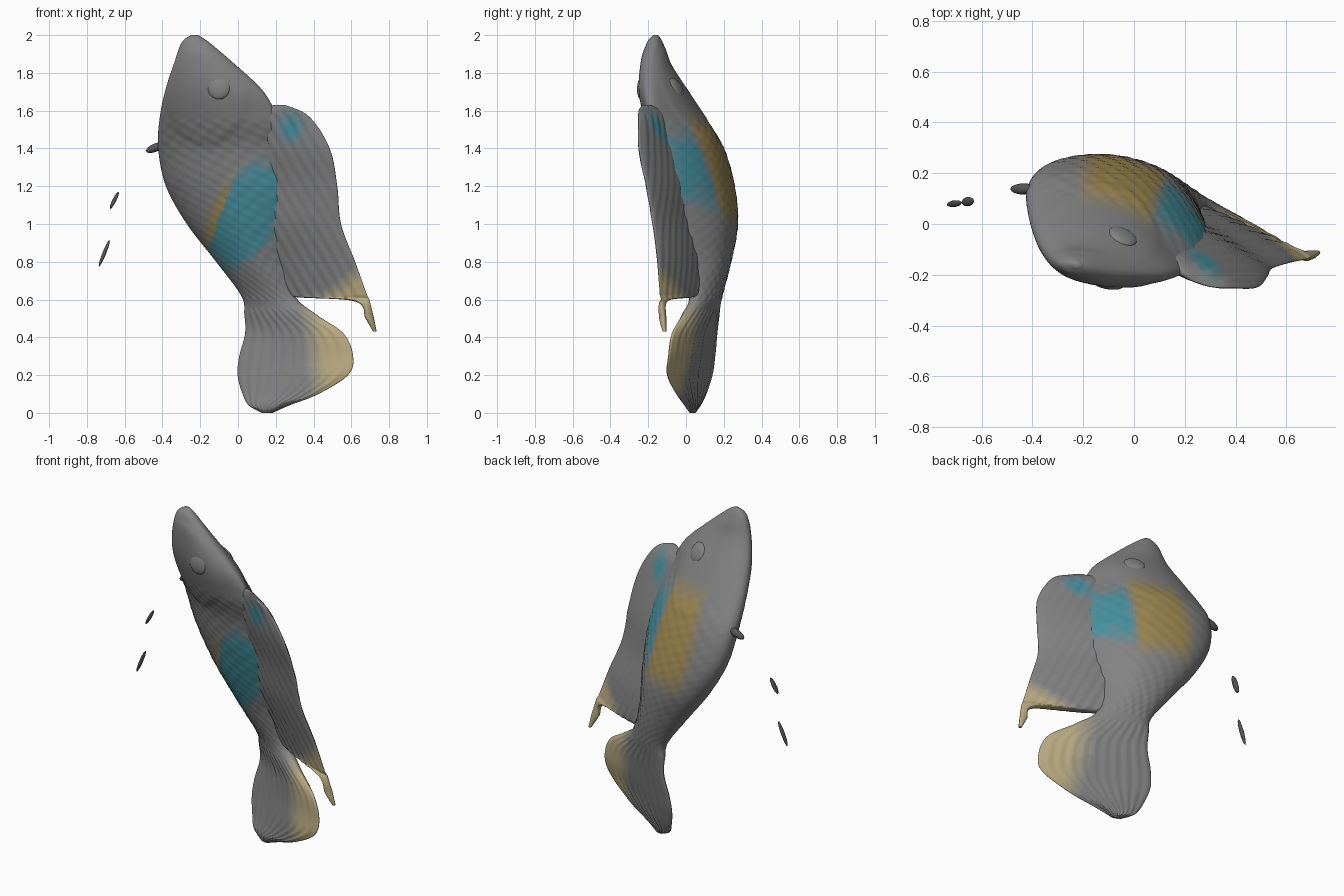
import bpy, bmesh
from math import sin, cos, pi, radians, degrees, atan2, hypot, exp
from mathutils import Vector

if "Cube" in bpy.data.objects:
    bpy.data.objects.remove(bpy.data.objects["Cube"])

def material(name, rgb):
    m = bpy.data.materials.new(name)
    m.diffuse_color = (*rgb, 1)
    m.use_nodes = True
    m.node_tree.nodes["Principled BSDF"].inputs["Base Color"].default_value = m.diffuse_color
    return m

# Slate grey plus tints that fade from it into each hue
SLATE = (.225, .225, .23)
HUES = {"teal": (.06, .28, .34), "ochre": (.34, .25, .08),
        "tan": (.48, .40, .22), "charcoal": (.09, .09, .09)}
TEAL, GOLD, PALE, DARK = range(4)
LEVELS = 8
PALETTE = [material("slate", SLATE)]
for hue, rgb in HUES.items():
    for k in range(1, LEVELS + 1):
        w = k / LEVELS
        PALETTE.append(material(f"{hue}_{k}", [a + (b - a) * w for a, b in zip(SLATE, rgb)]))

def clamp(x):
    return max(0, min(1, x))

def tint(hue, w):
    level = round(clamp(w) * LEVELS)
    return hue * LEVELS + level if level else 0

def spline(rows, steps):
    """Catmull-Rom through every column of the section table"""
    out, n = [], len(rows)
    for i in range(n - 1):
        p = [rows[max(0, min(n - 1, i + k))] for k in (-1, 0, 1, 2)]
        for j in range(steps):
            t = j / steps
            out.append([0.5 * (2*b + (c - a)*t + (2*a - 5*b + 4*c - d)*t*t
                        + (3*b - a - 3*c + d)*t**3) for a, b, c, d in zip(*p)])
    out.append(list(rows[-1]))
    return out

def finish(bm, name):
    bmesh.ops.recalc_face_normals(bm, faces=bm.faces[:])
    me = bpy.data.meshes.new(name)
    for m in PALETTE:
        me.materials.append(m)
    for f in bm.faces:
        f.smooth = True
    bm.to_mesh(me)
    bm.free()
    ob = bpy.data.objects.new(name, me)
    bpy.context.collection.objects.link(ob)
    return ob

def loft(name, rows, sides, thickness, colour):
    """Elliptical sections (z, cx, cy, half width, half thickness, turn)"""
    bm = bmesh.new()
    rings = []
    for z, cx, cy, a, b, ang in rows:
        ca, sa = cos(radians(ang)), sin(radians(ang))
        ring = []
        for k in range(sides):
            t = 2 * pi * k / sides
            u = max(a, .002) * cos(t)
            v = thickness(max(b, .004), u, cos(t), z, cx + u * ca) * sin(t)
            ring.append(bm.verts.new((cx + u*ca + v*sa, cy - u*sa + v*ca, z)))
        rings.append(ring)
    for i in range(len(rings) - 1):
        for k in range(sides):
            l = (k + 1) % sides
            f = bm.faces.new((rings[i][k], rings[i][l], rings[i+1][l], rings[i+1][k]))
            c = f.calc_center_median()
            f.material_index = colour(c, cos(2*pi*(k + .5)/sides), k < sides // 2)
    bm.faces.new(rings[0])
    bm.faces.new(rings[-1])
    return finish(bm, name)

# Body and tail, head first
BODY = [
    (2.00, -.230, -.160, .020, .012, 12), (1.96, -.225, -.165, .075, .040, 12),
    (1.85, -.180, -.160, .162, .066, 13), (1.70, -.125, -.120, .272, .108, 17),
    (1.55, -.100, -.060, .335, .130, 21), (1.40, -.080, .010, .365, .145, 22),
    (1.20, -.040, .055, .365, .158, 23), (1.00, .010, .090, .300, .152, 24),
    (0.80, .080, .105, .210, .112, 25), (0.62, .160, .105, .155, .065, 25),
    (0.52, .225, .078, .210, .048, 25), (0.42, .298, .045, .285, .036, 24),
    (0.30, .308, .030, .325, .030, 22), (0.20, .290, .020, .315, .026, 22),
    (0.10, .225, .028, .215, .022, 21), (0.04, .165, .035, .115, .018, 20),
    (0.00, .155, .035, .030, .010, 20)]

def body_thickness(b, u, s, z, x):
    # flank thins toward the dorsal fin, gill covers bulge, rays run down the tail
    if s > 0:
        b *= 1 - .45 * s * s * clamp((z - .62) * 6) * clamp((1.85 - z) * 4)
    gill = .008 / (1 + exp((hypot(u + .03, (z - 1.68) * .9) - .23) * 120))
    scales = .003 * sin(z * 95) * sin(s * 22 + z * 20) if .6 < z < 1.55 else 0
    rays = .003 * sin(s * 32) if z < .55 else 0
    return b + gill + scales + rays

def body_colour(c, s, back):
    x, y, z = c
    if z < .6:
        return tint(PALE, (x - .34 + (z - .3) * .1) * 8)
    spots = .35 * clamp(3 * sin(z * 34 + x * 9) * sin(x * 40 - z * 8) - .6)
    if back:
        border = .30 + (z - 1.25) * .3
        ends = min((z - .96) * 7, (1.62 - z) * 7)
        gold = min(ends, (s + .72 - (z - 1.2) * .5) * 4, (border - s) * 8 + .3)
        teal = min(ends - .5, (1.02 - s) * 8, (s - border) * 8 + .3) - spots
        return tint(GOLD, gold) if gold > teal else tint(TEAL, teal)
    mid = .04 + (z - 1.03) * .35
    w = (1.12 - hypot((x - mid) / .20, (z - 1.05) / .30)) * 3
    return tint(GOLD, w) if x < mid - .14 else tint(TEAL, w - spots)

loft("fish_body", spline(BODY, 14), 112, body_thickness, body_colour)

# Dorsal fin: z, inner edge x y, outer edge x y, half thickness
FIN = [
    (1.63, .19, -.19, .25, -.230, .010), (1.57, .06, -.11, .375, -.250, .040),
    (1.40, .02, -.04, .485, -.248, .056), (1.20, .02, .03, .525, -.208, .060),
    (1.00, .04, .06, .545, -.174, .056), (0.80, .12, .085, .620, -.150, .044),
    (0.66, .19, .085, .670, -.140, .030), (0.615, .29, .04, .688, -.135, .024),
    (0.590, .62, -.11, .698, -.132, .020), (0.50, .675, -.126, .720, -.118, .020),
    (0.43, .716, -.115, .734, -.112, .010)]
fin_rows = [(z, (x0 + x1)/2, (y0 + y1)/2, hypot(x1 - x0, y1 - y0)/2, b,
             degrees(atan2(y0 - y1, x1 - x0)))
            for z, x0, y0, x1, y1, b in FIN]

def fin_thickness(b, u, s, z, x):
    # thick at the root, thin at the rim, with slanting rays
    return b * (.9 - .28 * s) + (.003 * sin((z * .55 + x) * 110) if .6 < z < 1.58 else 0)

def fin_colour(c, s, back):
    if c.z < .9:
        return tint(PALE, (c.x - .38 - (c.z - .6) * 1.3) * 7)
    return tint(TEAL, (.09 - hypot(c.x - .28, (c.z - 1.51) * .8)) * 15)

loft("dorsal_fin", spline(fin_rows, 12), 96, fin_thickness, fin_colour)

def blob(name, centre, size, direction, index=0):
    """Stretched ball whose long axis follows direction"""
    bm = bmesh.new()
    bmesh.ops.create_uvsphere(bm, u_segments=20, v_segments=12, radius=1)
    for f in bm.faces:
        f.material_index = index
    ob = finish(bm, name)
    ob.location = centre
    ob.scale = size
    ob.rotation_mode = 'QUATERNION'
    ob.rotation_quaternion = Vector(direction).to_track_quat('Z', 'Y')
    return ob

# Eyes, one on each flank
ang = radians(17)
axis, normal = Vector((cos(ang), -sin(ang), 0)), Vector((sin(ang), cos(ang), 0))
for side, tilt, label in ((-1, .05, "front"), (1, .55, "back")):
    p = Vector((-.13, -.126, 1.72)) + axis * .06 + normal * side * .098
    blob("eye_" + label, p, (.06, .06, .02), normal * side + axis * .15 + Vector((0, 0, tilt)))

# Pelvic fin stub and its loose tips
dark = tint(DARK, 1)
blob("pelvic_fin_stub", (-.435, .138, 1.405), (.022, .022, .055), (-1, 0, -.4), dark)
blob("pelvic_fin_tip_upper", (-.655, .088, 1.125), (.018, .010, .050), (.5, .1, 1), dark)
blob("pelvic_fin_tip_lower", (-.708, .080, .845), (.013, .010, .075), (.4, .05, 1), dark)
